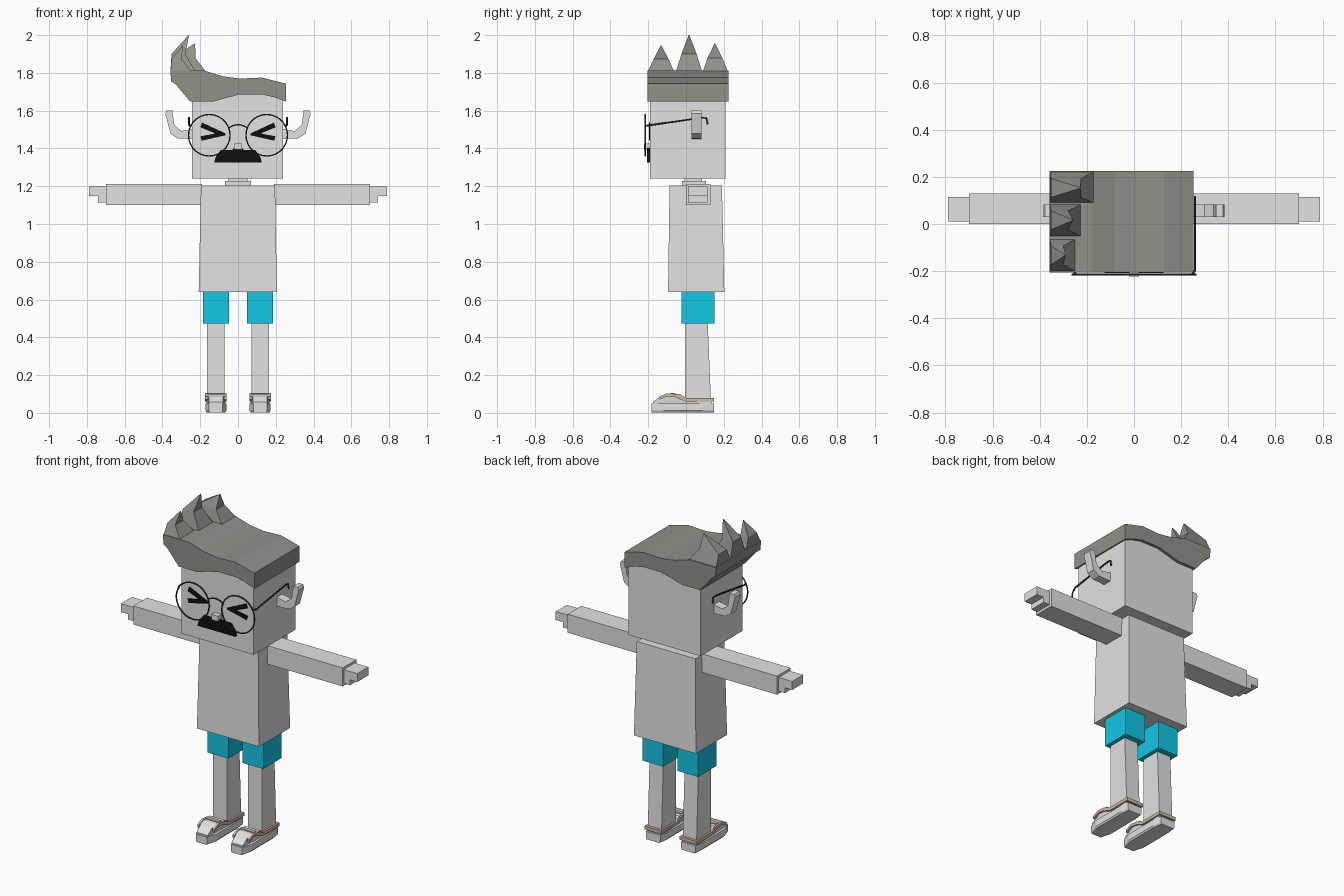
import bpy, bmesh, math
from mathutils import Vector

cube = bpy.data.objects.get("Cube")
if cube:
    bpy.data.objects.remove(cube, do_unlink=True)


def material(name, rgb):
    m = bpy.data.materials.new(name)
    m.use_nodes = True
    m.diffuse_color = (*rgb, 1)
    m.node_tree.nodes["Principled BSDF"].inputs["Base Color"].default_value = (*rgb, 1)
    return m


GREY = material("light grey", (0.75, 0.76, 0.75))
HAIR = material("hair grey green", (0.28, 0.29, 0.25))
CYAN = material("cyan cloth", (0.006, 0.58, 0.8))
BLACK = material("black", (0.005, 0.005, 0.005))
WIRE = material("dark wire", (0.04, 0.04, 0.04))
TAN = material("tan trim", (0.62, 0.48, 0.38))


def finish(name, bm, mat):
    bmesh.ops.recalc_face_normals(bm, faces=bm.faces[:])
    me = bpy.data.meshes.new(name)
    bm.to_mesh(me)
    bm.free()
    me.materials.append(mat)
    ob = bpy.data.objects.new(name, me)
    bpy.context.collection.objects.link(ob)
    return ob


def loft(name, rings, mat):
    """Skin a stack of equal-length rings and cap both ends."""
    bm = bmesh.new()
    rows = [[bm.verts.new(p) for p in r] for r in rings]
    n = len(rows[0])
    for a, b in zip(rows, rows[1:]):
        for i in range(n):
            j = (i + 1) % n
            bm.faces.new((a[i], a[j], b[j], b[i]))
    bm.faces.new(rows[0])
    bm.faces.new(rows[-1])
    return finish(name, bm, mat)


def rect(x0, x1, y0, y1, z):
    return [(x0, y0, z), (x1, y0, z), (x1, y1, z), (x0, y1, z)]


def box(name, x, y, z, mat):
    return loft(name, [rect(*x, *y, z[0]), rect(*x, *y, z[1])], mat)


def slab_xz(name, pts, y0, y1, mat, s=1):
    return loft(name, [[(s * x, y, z) for x, z in pts] for y in (y0, y1)], mat)


def slab_yz(name, pts, x0, x1, mat):
    return loft(name, [[(x, y, z) for y, z in pts] for x in (x0, x1)], mat)


def wire(name, pts, radius, cyclic=False):
    cu = bpy.data.curves.new(name, "CURVE")
    cu.dimensions = "3D"
    cu.bevel_depth = radius
    cu.bevel_resolution = 1
    cu.use_fill_caps = True
    sp = cu.splines.new("POLY")
    sp.points.add(len(pts) - 1)
    for p, co in zip(sp.points, pts):
        p.co = (*co, 1)
    sp.use_cyclic_u = cyclic
    cu.materials.append(WIRE)
    ob = bpy.data.objects.new(name, cu)
    bpy.context.collection.objects.link(ob)
    bpy.ops.object.select_all(action="DESELECT")
    ob.select_set(True)
    bpy.context.view_layer.objects.active = ob
    bpy.ops.object.convert(target="MESH")
    bpy.ops.object.shade_smooth_by_angle()


# Torso, neck and head
loft("torso", [rect(-0.208, 0.206, -0.095, 0.203, 0.64),
               rect(-0.196, 0.196, -0.087, 0.19, 1.205)], GREY)
box("neck_collar", (-0.07, 0.07), (-0.022, 0.105), (1.2, 1.228), GREY)
box("neck", (-0.05, 0.05), (-0.008, 0.085), (1.22, 1.25), GREY)
box("head", (-0.243, 0.238), (-0.19, 0.208), (1.24, 1.69), GREY)

# Hair: swept profile run front to back
slab_xz("hair", [(-0.253, 1.648), (-0.13, 1.648), (-0.06, 1.668), (0.01, 1.686),
                 (0.127, 1.686), (0.19, 1.672), (0.253, 1.648), (0.253, 1.743),
                 (0.127, 1.775), (0.01, 1.77), (-0.08, 1.782), (-0.18, 1.812),
                 (-0.358, 1.812), (-0.354, 1.755), (-0.33, 1.74)],
        -0.205, 0.225, HAIR)

# Hair spikes: front edge, back edge, inner x, tip position
spikes = {"front": (-0.205, -0.06, -0.24, (-0.29, -0.132, 1.945)),
          "middle": (-0.055, 0.087, -0.22, (-0.259, 0.016, 2.0)),
          "back": (0.087, 0.225, -0.165, (-0.227, 0.153, 1.955))}
for label, (y0, y1, inner, tip) in spikes.items():
    tx, ty, tz = tip
    loft(label + "_hair_spike",
         [rect(-0.358, inner, y0, y1, 1.8),
          rect(-0.352, inner - 0.06, ty - 0.04, ty + 0.04, 1.8 + 0.5 * (tz - 1.8)),
          rect(tx - 0.003, tx, ty - 0.002, ty + 0.002, tz)], HAIR)

# Nose and moustache
box("nose", (-0.022, 0.022), (-0.222, -0.18), (1.395, 1.427), GREY)
slab_xz("moustache", [(-0.126, 1.325), (0.126, 1.325), (0.118, 1.355), (0.09, 1.393),
                      (0.03, 1.393), (0.022, 1.402), (-0.022, 1.402), (-0.03, 1.393),
                      (-0.09, 1.393), (-0.118, 1.355)], -0.207, -0.185, BLACK)

lens_z, lens_y, lens_r = 1.47, -0.215, 0.11
for side, s in (("left", 1), ("right", -1)):
    # Squeezed-shut eyes
    slab_xz(side + "_eye", [(0.065, 1.479), (0.19, 1.537), (0.199, 1.512), (0.12, 1.479),
                            (0.199, 1.464), (0.192, 1.441), (0.065, 1.47)],
            -0.197, -0.189, BLACK, s)

    # Horn-like ears
    slab_xz(side + "_ear", [(0.23, 1.45), (0.32, 1.453), (0.357, 1.478), (0.385, 1.585),
                            (0.378, 1.6), (0.348, 1.6), (0.337, 1.525), (0.3, 1.492),
                            (0.23, 1.505)], 0.03, 0.082, GREY, s)

    # Spectacles: rim, then temple with its hook
    rim = [(s * 0.152 + lens_r * math.cos(a), lens_y, lens_z + lens_r * math.sin(a))
           for a in (math.tau * i / 28 for i in range(28))]
    wire(side + "_lens_rim", rim, 0.004, True)
    wire(side + "_temple", [(s * x, y, z) for x, y, z in (
        (0.247, lens_y, 1.52), (0.259, -0.195, 1.522), (0.259, 0.085, 1.563),
        (0.259, 0.108, 1.56), (0.259, 0.114, 1.528))], 0.005)

    # Arms and stepped hands
    ax = sorted((s * 0.19, s * 0.7))
    box(side + "_arm", ax, (0.0, 0.13), (1.1, 1.212), GREY)
    slab_xz(side + "_hand", [(0.69, 1.198), (0.79, 1.198), (0.79, 1.147), (0.742, 1.147),
                             (0.742, 1.115), (0.69, 1.115)], 0.01, 0.115, GREY, s)

    # Shorts and legs
    c = s * 0.117
    box(side + "_shorts_leg", (c - 0.069, c + 0.069), (-0.024, 0.15), (0.473, 0.645), CYAN)
    loft(side + "_leg", [rect(c - 0.046, c + 0.046, -0.004, 0.132, 0.06),
                         rect(c - 0.046, c + 0.046, -0.004, 0.115, 0.48)], GREY)

    # Shoe: sole with narrowed toe, upper, trim band and straps
    outline = [(-0.048, 0.147), (0.048, 0.147), (0.056, 0.09), (0.056, -0.12),
               (0.036, -0.182), (-0.036, -0.182), (-0.056, -0.12), (-0.056, 0.09)]
    loft(side + "_shoe_sole", [[(c + x * k, y, z) for x, y in outline]
                               for k, z in ((0.88, 0.003), (1.0, 0.012), (1.0, 0.05))], GREY)
    upper = [(-0.175, 0.045), (-0.175, 0.058), (-0.14, 0.085), (-0.1, 0.1), (-0.03, 0.1),
             (0.0, 0.078), (0.135, 0.065), (0.135, 0.045)]
    ob = slab_yz(side + "_shoe_upper", upper, c - 0.05, c + 0.05, GREY)
    for v in ob.data.vertices:
        if v.co.y < -0.13:
            v.co.x = c + (v.co.x - c) * 0.75
    band = [(-0.14, 0.07), (-0.14, 0.086), (-0.1, 0.104), (-0.05, 0.1), (0.0, 0.08),
            (0.147, 0.08), (0.147, 0.06), (0.0, 0.06), (-0.06, 0.083), (-0.1, 0.087)]
    for tag, d in (("outer", 1), ("inner", -1)):
        x0, x1 = sorted((c + d * s * 0.043, c + d * s * 0.057))
        slab_yz(f"{side}_shoe_{tag}_trim", band, x0, x1, TAN)
    box(side + "_shoe_heel_trim", (c - 0.055, c + 0.055), (0.128, 0.148), (0.06, 0.08), TAN)
    box(side + "_shoe_strap", (c - 0.045, c + 0.045), (-0.08, -0.055), (0.09, 0.105), TAN)

# Arched spectacle bridge
wire("spectacle_bridge", [(0.05 * t, lens_y, 1.508 + 0.018 * (1 - t * t))
                          for t in (-1, -0.6, -0.2, 0.2, 0.6, 1)], 0.004)
